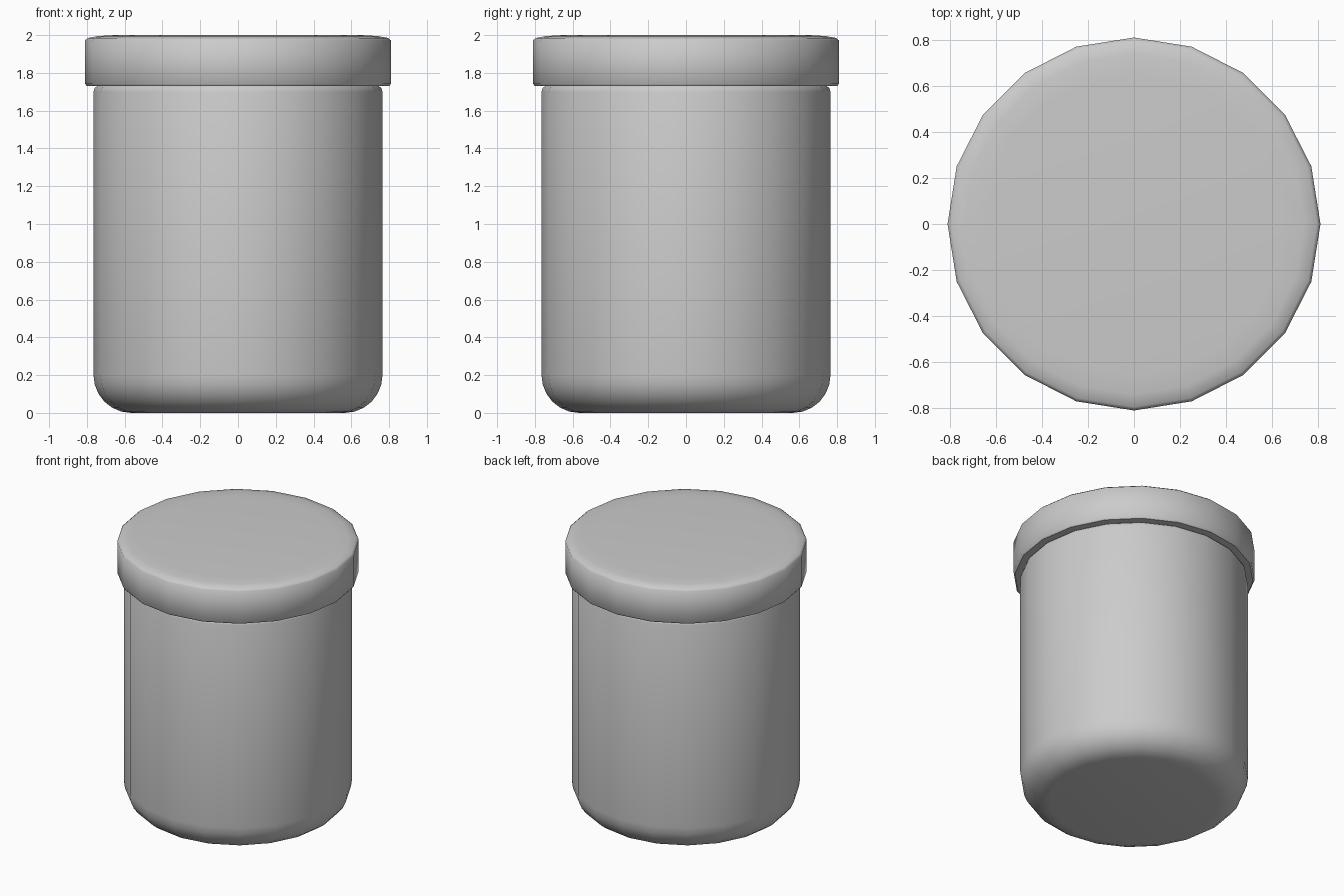
import bpy, bmesh, math

if "Cube" in bpy.data.objects:
    bpy.data.objects.remove(bpy.data.objects["Cube"])

SIDES = 20


def lathe(name, profile, smooth_angle):
    """Revolve (radius, height) points, listed bottom to top, and cap both ends."""
    bm = bmesh.new()
    rings = []
    for r, z in profile:
        rings.append([bm.verts.new((r * math.cos(2 * math.pi * i / SIDES),
                                    r * math.sin(2 * math.pi * i / SIDES), z))
                      for i in range(SIDES)])
    for a, b in zip(rings, rings[1:]):
        for i in range(SIDES):
            j = (i + 1) % SIDES
            bm.faces.new((a[i], a[j], b[j], b[i]))
    bm.faces.new(rings[0][::-1])
    bm.faces.new(rings[-1])
    bmesh.ops.recalc_face_normals(bm, faces=bm.faces)
    mesh = bpy.data.meshes.new(name)
    bm.to_mesh(mesh)
    bm.free()
    obj = bpy.data.objects.new(name, mesh)
    bpy.context.collection.objects.link(obj)
    bpy.ops.object.select_all(action='DESELECT')
    obj.select_set(True)
    bpy.context.view_layer.objects.active = obj
    bpy.ops.object.shade_smooth_by_angle(angle=math.radians(smooth_angle))
    return obj


# Jar body: rounded base, straight wall, small shoulder tucked under the lid
R, FILLET = 0.765, 0.2
base = [(R - FILLET + FILLET * math.sin(t), FILLET - FILLET * math.cos(t))
        for t in (math.radians(15 * k) for k in range(7))]
lathe("jar_body", base + [(R, 1.70), (0.758, 1.72), (0.74, 1.735), (0.74, 1.80)], 40)

# Lid: overhanging disc with softened rims
lathe("lid", [(0.72, 1.73), (0.80, 1.73), (0.81, 1.742), (0.81, 1.972),
              (0.795, 1.985), (0.74, 1.995), (0.65, 2.0)], 50)
